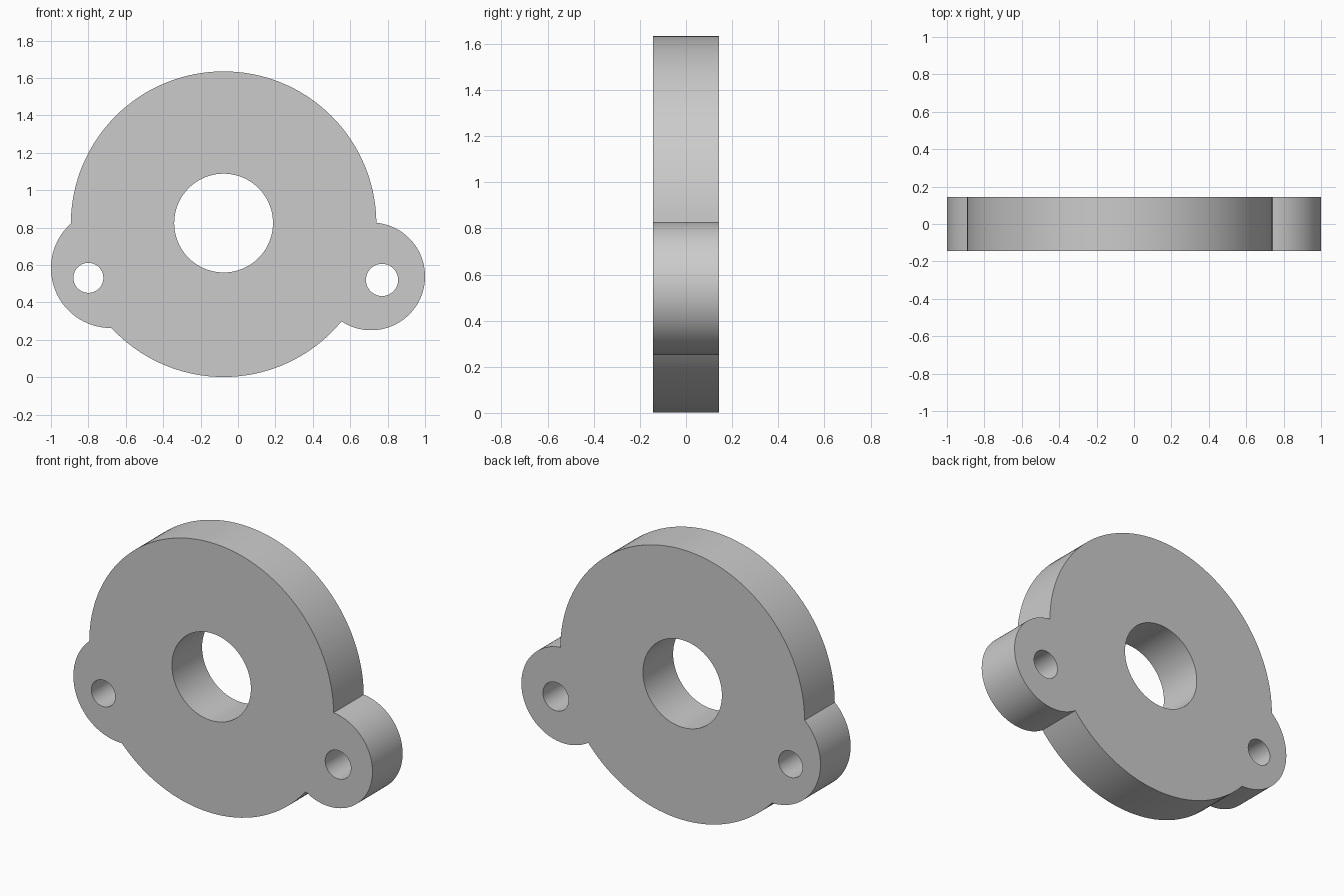
import bpy, bmesh
from math import atan2, acos, cos, sin, hypot, tau, ceil

if "Cube" in bpy.data.objects:
    bpy.data.objects.remove(bpy.data.objects["Cube"])

HALF = 0.144                       # half thickness along y
DISC = (-0.077, 0.818, 0.817)      # x, z, radius
RIGHT_EAR = (0.712, 0.539, 0.288)
LEFT_EAR = (-0.68, 0.583, 0.32)
HOLES = [(-0.077, 0.824, 0.264), (-0.80, 0.531, 0.08), (0.77, 0.52, 0.086)]


def arc(circle, a0, a1, closed_end=False):
    """Points along an arc, leaving out the end point."""
    x, z, r = circle
    while a1 <= a0:
        a1 += tau
    n = max(6, ceil((a1 - a0) / tau * 128))
    return [(x + r * cos(a0 + (a1 - a0) * i / n),
             z + r * sin(a0 + (a1 - a0) * i / n)) for i in range(n)]


def crossing(ear):
    """Angles on the disc, and on the ear, where the two circles meet."""
    dx, dz = ear[0] - DISC[0], ear[1] - DISC[1]
    d, R = hypot(dx, dz), DISC[2]
    spread = acos((R * R + d * d - ear[2] ** 2) / (2 * R * d))
    on_disc = [atan2(dz, dx) - spread, atan2(dz, dx) + spread]
    on_ear = [atan2(R * sin(a) - dz, R * cos(a) - dx) for a in on_disc]
    return on_disc, on_ear


# Outer profile: disc joined with the two mounting ears
disc_r, ear_r = crossing(RIGHT_EAR)
disc_l, ear_l = crossing(LEFT_EAR)
outline = (arc(DISC, disc_r[1], disc_l[0]) + arc(LEFT_EAR, *ear_l)
           + arc(DISC, disc_l[1], disc_r[0]) + arc(RIGHT_EAR, *ear_r))

# Fill the profile around the three holes and give it thickness
bm = bmesh.new()
for loop in [outline] + [arc(h, 0, tau) for h in HOLES]:
    verts = [bm.verts.new((x, -HALF, z)) for x, z in loop]
    for i, v in enumerate(verts):
        bm.edges.new((verts[i - 1], v))
bmesh.ops.triangle_fill(bm, edges=bm.edges[:], use_beauty=True)
res = bmesh.ops.extrude_face_region(bm, geom=bm.faces[:], use_keep_orig=True)
bmesh.ops.translate(bm, vec=(0, 2 * HALF, 0),
                    verts=[g for g in res["geom"] if isinstance(g, bmesh.types.BMVert)])
bmesh.ops.recalc_face_normals(bm, faces=bm.faces[:])

mesh = bpy.data.meshes.new("flange_plate")
bm.to_mesh(mesh)
bm.free()
plate = bpy.data.objects.new("flange_plate", mesh)
bpy.context.collection.objects.link(plate)
bpy.context.view_layer.objects.active = plate
plate.select_set(True)
bpy.ops.object.shade_smooth_by_angle()
